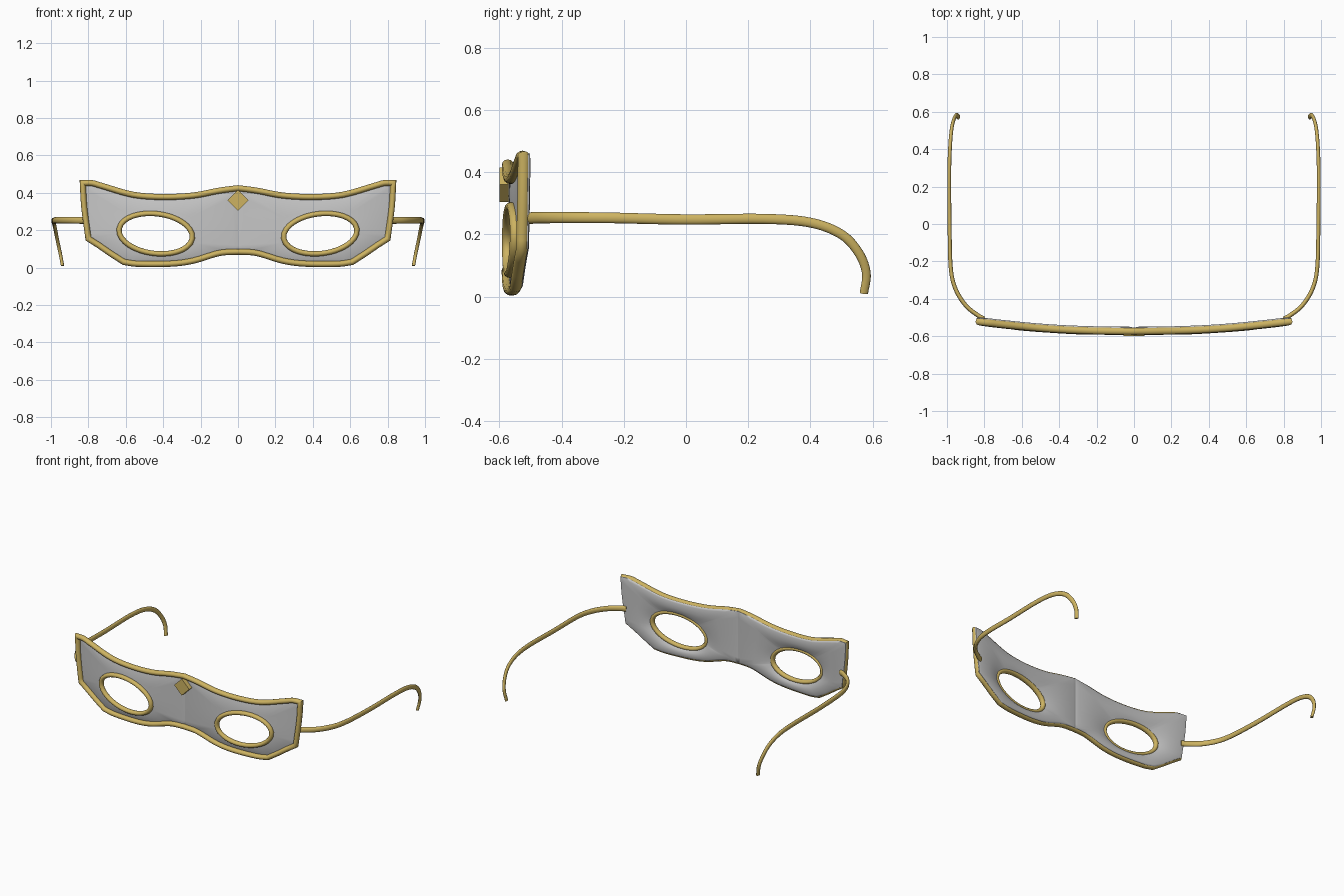
import bpy, bmesh, math
from mathutils import Vector

cube = bpy.data.objects.get("Cube")
if cube:
    bpy.data.objects.remove(cube)


def material(name, rgb):
    m = bpy.data.materials.new(name)
    m.use_nodes = True
    m.diffuse_color = (*rgb, 1)
    m.node_tree.nodes["Principled BSDF"].inputs["Base Color"].default_value = (*rgb, 1)
    return m


GOLD = material("gold", (0.61, 0.45, 0.12))
GREY = material("silver grey", (0.56, 0.56, 0.56))


def finish(bm, name, mat, angle=50):
    bmesh.ops.recalc_face_normals(bm, faces=bm.faces)
    me = bpy.data.meshes.new(name)
    bm.to_mesh(me)
    bm.free()
    me.materials.append(mat)
    ob = bpy.data.objects.new(name, me)
    bpy.context.collection.objects.link(ob)
    bpy.ops.object.select_all(action='DESELECT')
    ob.select_set(True)
    bpy.context.view_layer.objects.active = ob
    bpy.ops.object.shade_smooth_by_angle(angle=math.radians(angle))
    return ob


def spline(points, steps):
    """Smooth path through the points."""
    p = [Vector(q) for q in points]
    p = [2 * p[0] - p[1]] + p + [2 * p[-1] - p[-2]]
    out = []
    for a, b, c, d in zip(p, p[1:], p[2:], p[3:]):
        for k in range(steps):
            t = k / steps
            out.append(0.5 * (2 * b + (c - a) * t + (2 * a - 5 * b + 4 * c - d) * t * t
                              + (3 * b - a - 3 * c + d) * t ** 3))
    return out + [p[-2]]


def loft(bm, rings, closed):
    """Skin closed rings of coordinates together."""
    vs = [[bm.verts.new(c) for c in r] for r in rings]
    n = len(vs[0])
    for a, b in zip(vs, vs[1:] + vs[:1] if closed else vs[1:]):
        for k in range(n):
            bm.faces.new((a[k], a[(k + 1) % n], b[(k + 1) % n], b[k]))
    if not closed:
        bm.faces.new(vs[0])
        bm.faces.new(vs[-1])


def tube(name, path, width, depth, closed=False, side=None, taper=1.0):
    """Oval tube; a fixed side axis keeps closed rims flat, otherwise it is carried along."""
    rings, n = [], len(path)
    fixed = side is not None
    for i, p in enumerate(path):
        prev = path[i - 1] if closed or i else p
        nxt = path[(i + 1) % n] if closed or i < n - 1 else p
        t = (nxt - prev).normalized()
        if side is None:
            side = t.cross(Vector((0, 0, 1)))
        side = (side - t * side.dot(t)).normalized()
        across = t.cross(side)
        miter = 1.0
        if fixed:
            d1, d2 = (p - prev).normalized(), (nxt - p).normalized()
            t = (d1 + d2).normalized()
            across = t.cross(side).normalized()
            miter = min(1.5, 1 / max(0.5, t.dot(d1)))
        f = 1 + (taper - 1) * i / n
        rings.append([p + side * (depth * f * math.cos(a)) + across * (width * f * miter * math.sin(a))
                      for a in (math.tau * k / 12 for k in range(12))])
    bm = bmesh.new()
    loft(bm, rings, closed)
    return finish(bm, name, GOLD)


# Half outline of the mask in (x, z)
top = spline([(0, .425), (.1, .412), (.24, .386), (.4, .378), (.56, .39), (.72, .435), (.78, .452), (.83, .452)], 6)
edge = spline([(.83, .452), (.822, .32), (.80, .155)], 6)
jaw = [Vector((.80, .155)), Vector((.748, .122)), Vector((.68, .075))]
bottom = spline([(.61, .03), (.53, .02), (.36, .021), (.24, .037), (.1, .078), (0, .085)], 6)
outline = top + edge[1:-1] + jaw + bottom
EYE = Vector((.44, .182))


def surface(x, z):
    """Bowed front of the mask, lifted slightly round the eyes."""
    d = ((abs(x) - EYE.x) / .3) ** 2 + ((z - EYE.y) / .17) ** 2
    return -.57 + .05 * (x / .82) ** 2 - .008 * math.exp(-d)


def eye_point(angle, a=.197, b=.106, tilt=math.radians(-7)):
    """Point of the tilted oval eye opening seen at this angle from its centre."""
    t = angle + tilt
    r = 1 / math.hypot(math.cos(t) / a, math.sin(t) / b)
    return EYE + Vector((math.cos(angle), math.sin(angle))) * r


# Mask sheet: a section from eye edge to outer edge and back, swept round each eye
section = [(0, -.002), (.15, 0), (.9, 0), (1, .005), (1.05, .01), (1.04, .016), (.92, .021),
           (.5, .021), (.28, .018), (.1, .01), (0, .005)]
nose = [Vector((0, .085 + .34 * k / 10)) for k in range(1, 10)]
rings = []
for q in outline + nose:
    e = eye_point(math.atan2(q.y - EYE.y, q.x - EYE.x))
    ring = []
    for t, off in section:
        c = e.lerp(q, t)
        x = max(0, c.x)
        ring.append((x, surface(x, c.y) + off, c.y))
    rings.append(ring)
bm = bmesh.new()
for s in (1, -1):
    loft(bm, [[(s * x, y, z) for x, y, z in r] for r in rings], True)
finish(bm, "mask_sheet", GREY, 60)

# Gold rim round the whole mask
half = [(p.x, p.y) for p in outline]
loop = half + [(-x, z) for x, z in half[-2:0:-1]]
Y = Vector((0, 1, 0))
tube("outer_rim", [Vector((x, surface(x, z) - .003, z)) for x, z in loop], .016, .019, True, Y)

# Eye rims and side arms
arm = [(.80, -.507, .252), (.835, -.488, .253), (.90, -.435, .254), (.955, -.345, .254), (.98, -.23, .253),
       (.986, 0, .248), (.988, .25, .25), (.984, .40, .238), (.976, .50, .20), (.964, .556, .14),
       (.95, .58, .075), (.938, .572, .01)]
for s, label in ((1, "left"), (-1, "right")):
    eye = [eye_point(math.tau * k / 48) for k in range(48)]
    tube(label + "_eye_rim", [Vector((s * p.x, surface(p.x, p.y) - .004, p.y)) for p in eye],
         .014, .017, True, Y)
    tube(label + "_arm", spline([(s * x, y, z) for x, y, z in arm], 6), .019, .012, taper=.72)

# Diamond ornament on the brow
bm = bmesh.new()
bmesh.ops.create_cone(bm, cap_ends=True, segments=4, radius1=.056, radius2=.056, depth=.034)
for v in bm.verts:
    v.co = (v.co.x, v.co.z - .583, v.co.y + .36)
finish(bm, "brow_diamond", GOLD, 30)
